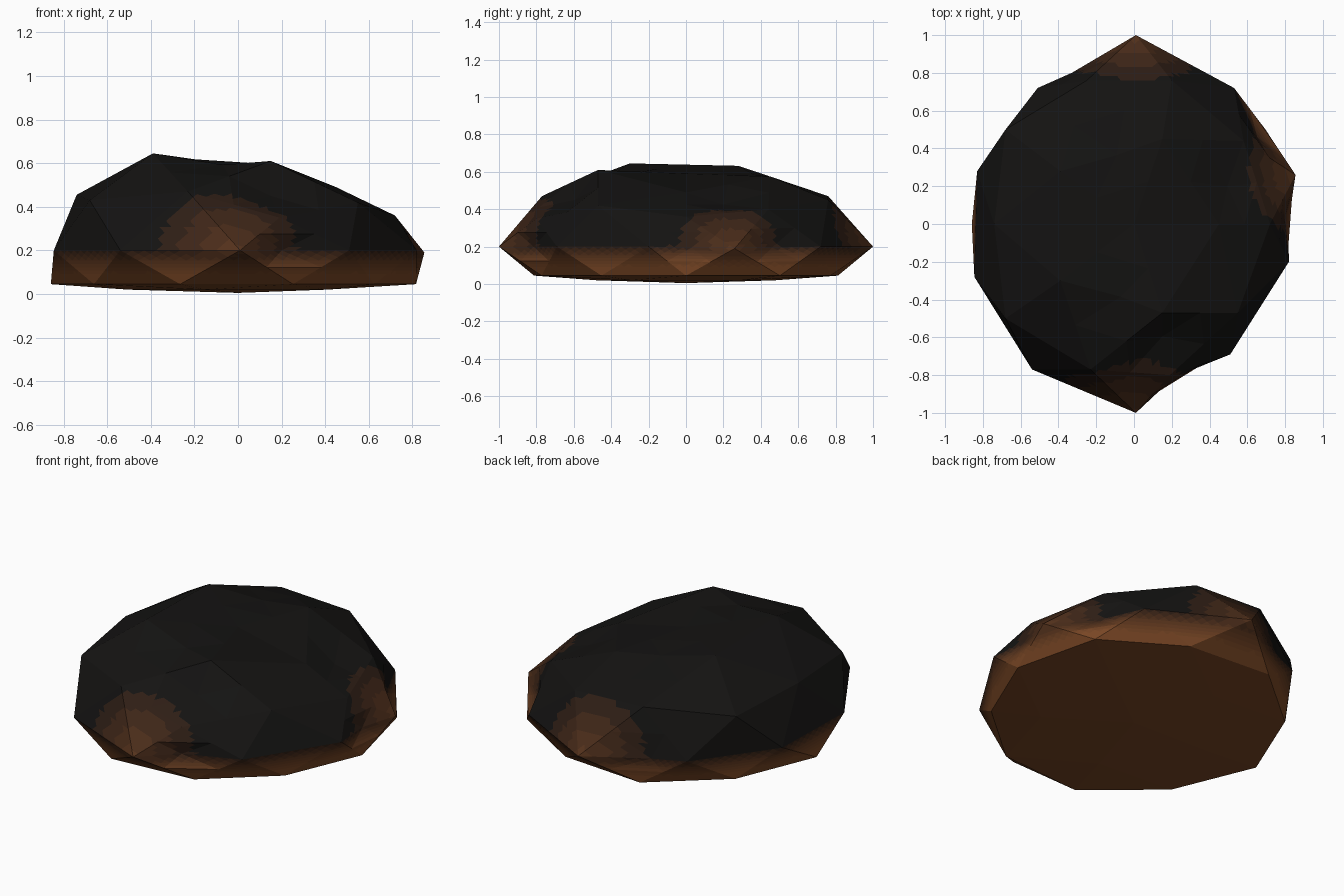
import bpy, bmesh, math
from mathutils import Vector

if "Cube" in bpy.data.objects:
    bpy.data.objects.remove(bpy.data.objects["Cube"])

# Hand-placed rings of the boulder, counter-clockwise from +x
RINGS = {
    0.85: [(.45, 0, .49), (.15, .45, .575), (-.39, .28, .632), (-.39, -.30, .645), (.15, -.47, .61)],
    0.53: [(.58, .44, .40), (-.25, .76, .47), (-.74, 0, .455), (-.23, -.77, .47), (.55, -.47, .42)],
    0.45: [(.72, 0, .36), (.20, .76, .45), (-.68, .50, .43), (-.68, -.50, .43), (.19, -.80, .35)],
    0.0: [(.855, .26, .19), (.53, .72, .2), (.01, 1, .2), (-.51, .72, .2), (-.83, .28, .2),
          (-.845, -.28, .2), (-.54, -.77, .2), (.01, -1, .2), (.51, -.69, .2), (.82, -.20, .2)],
}
# Heights of the flattened underside and the top
LEVELS = {1.0: .59, -0.45: .045, -0.53: .045, -0.85: .02, -1.0: 0.005}
# Chipped spots: where, and how far the surface moves
CHIPS = [((.26, -.84, .2), (-.06, .03, 0)), ((-.25, .86, .2), (-.08, -.06, 0)),
         ((.69, .49, .2), (-.04, -.03, 0)), ((.84, .03, .2), (-.04, 0, 0)),
         ((-.12, -.385, .628), (.05, 0, -.035)), ((-.12, .365, .6), (.03, 0, -.02)),
         ((.17, -.64, .48), (-.02, .04, -.03)), ((.52, .22, .445), (-.02, -.02, -.02))]

bm = bmesh.new()
bmesh.ops.create_icosphere(bm, subdivisions=2, radius=1)
rings = {}
for v in bm.verts:
    key = min(list(RINGS) + list(LEVELS), key=lambda k: abs(k - v.co.z))
    rings.setdefault(key, []).append(v)
for key, verts in rings.items():
    verts.sort(key=lambda v: (math.atan2(v.co.y, v.co.x) + .1) % math.tau)
    for i, v in enumerate(verts):
        if key in RINGS:
            v.co = RINGS[key][i]
        else:
            inset = .9 if v.co.x > .7 and v.co.y < -.4 else 1
            v.co = (v.co.x * .96 * inset, v.co.y * .955 * inset, LEVELS[key])

# Split once and knock in the chips
bmesh.ops.subdivide_edges(bm, edges=bm.edges[:], cuts=1, use_grid_fill=True)
for where, move in CHIPS:
    v = min(bm.verts, key=lambda v: (v.co - Vector(where)).length)
    v.co += Vector(move)

# Split the flat facets so the earthy base can fade into the dark top
bmesh.ops.subdivide_edges(bm, edges=bm.edges[:], cuts=4, use_grid_fill=True)

# Earth tone is strongest at the base and around a few exposed corners
CORNERS = [((-.04, -1, .2), .42), ((0, 1, .2), .40), ((.83, .26, .2), .34)]
STEPS = 10


def earth(p):
    t = (.21 - p.z) / .12
    for c, r in CORNERS:
        t = max(t, .45 * (1 - (p - Vector(c)).length / r))
    return min(max(t, 0), 1)


for f in bm.faces:
    f.material_index = round(earth(f.calc_center_median()) * (STEPS - 1))
    f.smooth = False
bmesh.ops.recalc_face_normals(bm, faces=bm.faces[:])

mesh = bpy.data.meshes.new("boulder")
bm.to_mesh(mesh)
bm.free()
boulder = bpy.data.objects.new("boulder", mesh)
bpy.context.collection.objects.link(boulder)

# Dark stone to brown earth
dark, brown = Vector((.007, .0065, .006)), Vector((.19, .062, .018))
for i in range(STEPS):
    mat = bpy.data.materials.new(f"stone_{i}")
    mat.diffuse_color = (*dark.lerp(brown, i / (STEPS - 1)), 1)
    mat.use_nodes = True
    mat.node_tree.nodes["Principled BSDF"].inputs["Base Color"].default_value = mat.diffuse_color
    mesh.materials.append(mat)
